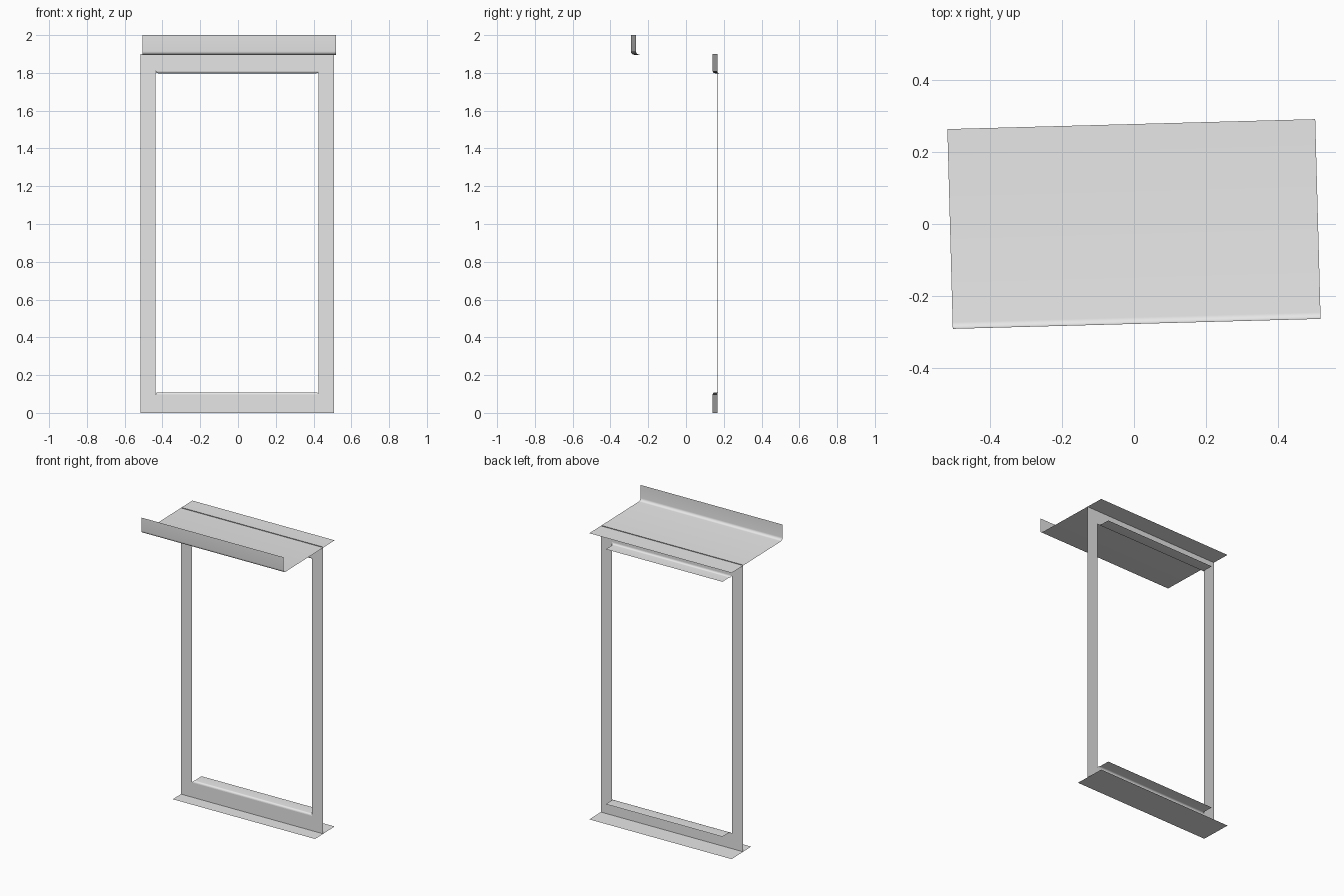
import bpy, bmesh, math

if "Cube" in bpy.data.objects:
    bpy.data.objects.remove(bpy.data.objects["Cube"])

ANGLE = math.radians(1.55)   # whole model is turned slightly about z
HALF_W = 0.512               # half width of the sheets
FRAME_Y = 0.153              # plane of the upright frame

metal = bpy.data.materials.new("light grey")
metal.diffuse_color = (0.8, 0.8, 0.8, 1)
metal.use_nodes = True
metal.node_tree.nodes["Principled BSDF"].inputs["Base Color"].default_value = metal.diffuse_color


def finish(name, bm, smooth=False):
    mesh = bpy.data.meshes.new(name)
    bm.to_mesh(mesh)
    bm.free()
    mesh.materials.append(metal)
    for p in mesh.polygons:
        p.use_smooth = smooth
    ob = bpy.data.objects.new(name, mesh)
    ob.rotation_euler.z = ANGLE
    bpy.context.collection.objects.link(ob)
    return ob


def sheet(name, profile, smooth=False):
    """Thin sheet: profile of (half width, y, z) points spanned across x."""
    bm = bmesh.new()
    rows = [(bm.verts.new((-w, y, z)), bm.verts.new((w, y, z))) for w, y, z in profile]
    for (a, b), (c, d) in zip(rows, rows[1:]):
        bm.faces.new((a, b, d, c))
    return finish(name, bm, smooth)


def arc(cy, cz, r, a0, a1, n=6):
    """Points (y, z) of a bend."""
    return [(cy + r * math.cos(math.radians(a0 + (a1 - a0) * i / n)),
             cz + r * math.sin(math.radians(a0 + (a1 - a0) * i / n))) for i in range(n + 1)]


# Base plate on the ground
sheet("base_plate", [(HALF_W, 0.065, 0), (HALF_W, 0.278, 0)])

# Top plate with a rounded bend into the upright front lip
r = 0.018
bend = arc(-0.278 + r, 1.896 + r, r, 180, 270)
path = [(-0.278, 2.0)] + bend + [(0.278, 1.896)]
sheet("top_plate", [(HALF_W, y, z) for y, z in path], True)

# Upright frame: a grid of cells with the middle left open
xs = [-HALF_W, -0.4315, 0.4315, HALF_W]
zs = [0, 0.097, 1.81, 1.9]
bm = bmesh.new()
grid = [[bm.verts.new((x, FRAME_Y, z)) for x in xs] for z in zs]
for j in range(3):
    for i in range(3):
        if (i, j) != (1, 1):
            bm.faces.new((grid[j][i], grid[j][i + 1], grid[j + 1][i + 1], grid[j + 1][i]))
finish("upright_frame", bm)

# Rounded flanges turned backwards at the bottom and top of the opening
r = 0.012
for name, z0, s in (("lower_flange", 0.097, 1), ("upper_flange", 1.81, -1)):
    pts = [(0.4315 - (y - FRAME_Y), y, z0 + s * z)
           for y, z in arc(FRAME_Y + r, 0, r, 180, 90)]
    pts.append((0.4195, FRAME_Y + 0.085, z0 + s * r))
    ob = sheet(name, pts, True)
    if s < 0:
        ob.data.flip_normals()
